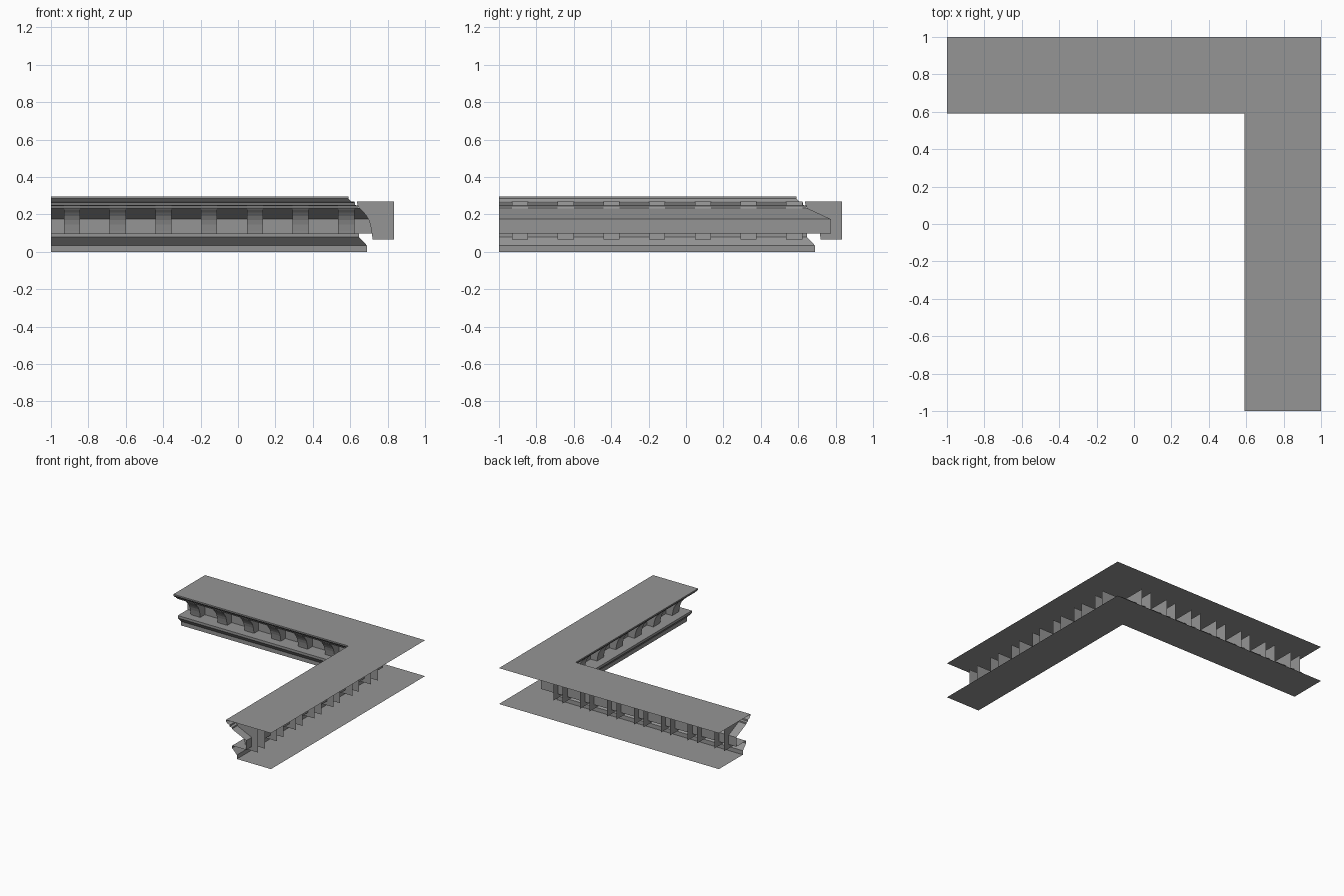
import bpy

if "Cube" in bpy.data.objects:
    bpy.data.objects.remove(bpy.data.objects["Cube"])

# single plaster colour
plaster = bpy.data.materials.new("grey plaster")
plaster.diffuse_color = (0.3, 0.3, 0.3, 1)
plaster.use_nodes = True
plaster.node_tree.nodes["Principled BSDF"].inputs["Base Color"].default_value = plaster.diffuse_color


def add_mesh(name, verts, faces):
    mesh = bpy.data.meshes.new(name)
    mesh.from_pydata(verts, [], faces)
    mesh.materials.append(plaster)
    obj = bpy.data.objects.new(name, mesh)
    bpy.context.collection.objects.link(obj)
    return obj


# moulding profile (distance, height), swept along two mitred legs, open at the back
profile = [(1, 0.295), (0.59, 0.295), (0.59, 0.284), (0.605, 0.268), (0.625, 0.262),
           (0.625, 0.25), (0.645, 0.246), (0.645, 0.235), (0.775, 0.174), (0.775, 0.098),
           (0.647, 0.098), (0.647, 0.078), (0.69, 0.033), (0.69, 0), (1, 0)]
verts, faces = [], []
for d, z in profile:
    verts += [(-1, d, z), (d, d, z), (d, -1, z)]
for i in range(len(profile) - 1):
    for k in range(2):
        a = 3 * i + k
        faces.append((a, a + 3, a + 4, a + 1))
add_mesh("cornice_moulding", verts, faces)

# bracket: curved front and two side plates, hollow at the back
curve = [(0.635, 0.27), (0.639, 0.25), (0.655, 0.226), (0.672, 0.21), (0.688, 0.19),
         (0.699, 0.17), (0.707, 0.145), (0.713, 0.115), (0.716, 0.095), (0.72, 0.065)]
outline = curve + [(0.835, 0.065), (0.835, 0.27)]
n = len(outline)


def bracket(name, start, along_back):
    pts = [(s, d, z) for s in (start, start + 0.086) for d, z in outline]
    fs = [(i, i + n, i + n + 1, i + 1) for i in range(len(curve) - 1)]
    fs += [tuple(range(n)), tuple(reversed(range(n, 2 * n)))]
    if not along_back:  # swap x and y for the side leg, and flip the faces
        pts = [(y, x, z) for x, y, z in pts]
        fs = [tuple(reversed(f)) for f in fs]
    # outline runs clockwise, so turn every face outward
    add_mesh(name, pts, [tuple(reversed(f)) for f in fs])


for i in range(7):
    start = -0.93 + i * 0.2443
    bracket(f"back_bracket_{i + 1}", start, True)
    bracket(f"side_bracket_{i + 1}", start, False)
